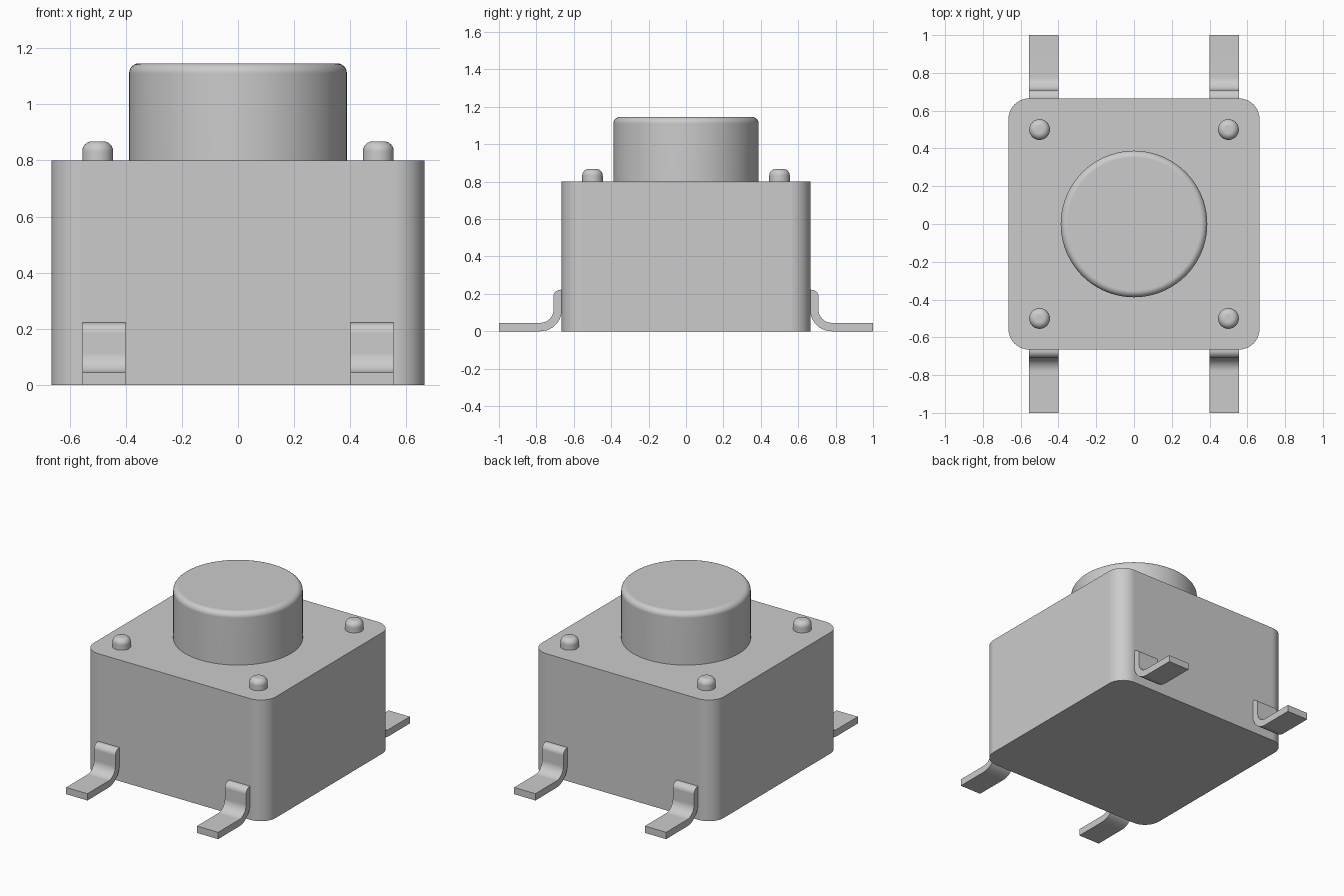
import bpy, bmesh, math
from mathutils import Vector

default = bpy.data.objects.get("Cube")
if default:
    bpy.data.objects.remove(default, do_unlink=True)

grey = bpy.data.materials.new("light_grey")
grey.use_nodes = True
colour = (0.6, 0.6, 0.6, 1)
grey.diffuse_color = colour
grey.node_tree.nodes["Principled BSDF"].inputs["Base Color"].default_value = colour


def finish(name, bm):
    """Turn a bmesh into a smooth-shaded object with flat caps."""
    bmesh.ops.recalc_face_normals(bm, faces=bm.faces)
    mesh = bpy.data.meshes.new(name)
    bm.to_mesh(mesh)
    bm.free()
    mesh.materials.append(grey)
    obj = bpy.data.objects.new(name, mesh)
    bpy.context.collection.objects.link(obj)
    bpy.ops.object.select_all(action="DESELECT")
    obj.select_set(True)
    bpy.context.view_layer.objects.active = obj
    bpy.ops.object.shade_smooth_by_angle(angle=math.radians(35))
    normals = obj.modifiers.new("flat_caps", "WEIGHTED_NORMAL")
    normals.keep_sharp = True
    return obj


def prism(outline, direction):
    """Extrude a closed outline of 3D points."""
    bm = bmesh.new()
    face = bm.faces.new([bm.verts.new(p) for p in outline])
    new = bmesh.ops.extrude_face_region(bm, geom=[face])["geom"]
    verts = [g for g in new if isinstance(g, bmesh.types.BMVert)]
    bmesh.ops.translate(bm, vec=Vector(direction), verts=verts)
    return bm


def arc(cx, cy, r, start, end, steps=10):
    angles = [math.radians(start + (end - start) * i / steps) for i in range(steps + 1)]
    return [(cx + r * math.cos(a), cy + r * math.sin(a)) for a in angles]


def rounded_post(name, x, y, radius, bottom, top, fillet, sides):
    """Round post with a filleted top rim."""
    ring = arc(x, y, radius, 0, 360, sides)[:-1]
    bm = prism([(px, py, bottom) for px, py in ring], (0, 0, top - bottom))
    rim = [e for e in bm.edges if all(v.co.z > top - 0.001 for v in e.verts)]
    bmesh.ops.bevel(bm, geom=rim, offset=fillet, segments=6, profile=0.5, affect="EDGES")
    return finish(name, bm)


# Housing with rounded vertical corners
half, corner, height = 0.665, 0.11, 0.8
inner = half - corner
outline = []
for i, (sx, sy) in enumerate([(1, 1), (-1, 1), (-1, -1), (1, -1)]):
    outline += arc(sx * inner, sy * inner, corner, 90 * i, 90 * i + 90)
finish("housing", prism([(x, y, 0) for x, y in outline], (0, 0, height)))

# Push button
rounded_post("button", 0, 0, 0.388, 0.78, 1.146, 0.035, 72)

# Pegs and bent legs, one at each corner
thick, bend, leg_top, tip = 0.045, 0.07, 0.222, 1.0
wall = half - 0.001
bend_y, bend_z = wall + thick + bend, thick + bend
profile = [(wall, leg_top)]
profile += arc(wall + thick - 0.038, leg_top - 0.038, 0.038, 90, 0)
profile += arc(bend_y, bend_z, bend, 180, 270)
profile += [(tip, thick), (tip, 0)]
profile += arc(bend_y, bend_z, bend + thick, 270, 180)

for sx, side in ((1, "left"), (-1, "right")):
    for sy, end in ((-1, "front"), (1, "back")):
        rounded_post(f"peg_{end}_{side}", sx * 0.5, sy * 0.5, 0.055, 0.78, 0.868, 0.035, 32)
        leg = [(sx * 0.4, sy * y, z) for y, z in profile]
        finish(f"leg_{end}_{side}", prism(leg, (sx * 0.155, 0, 0)))
